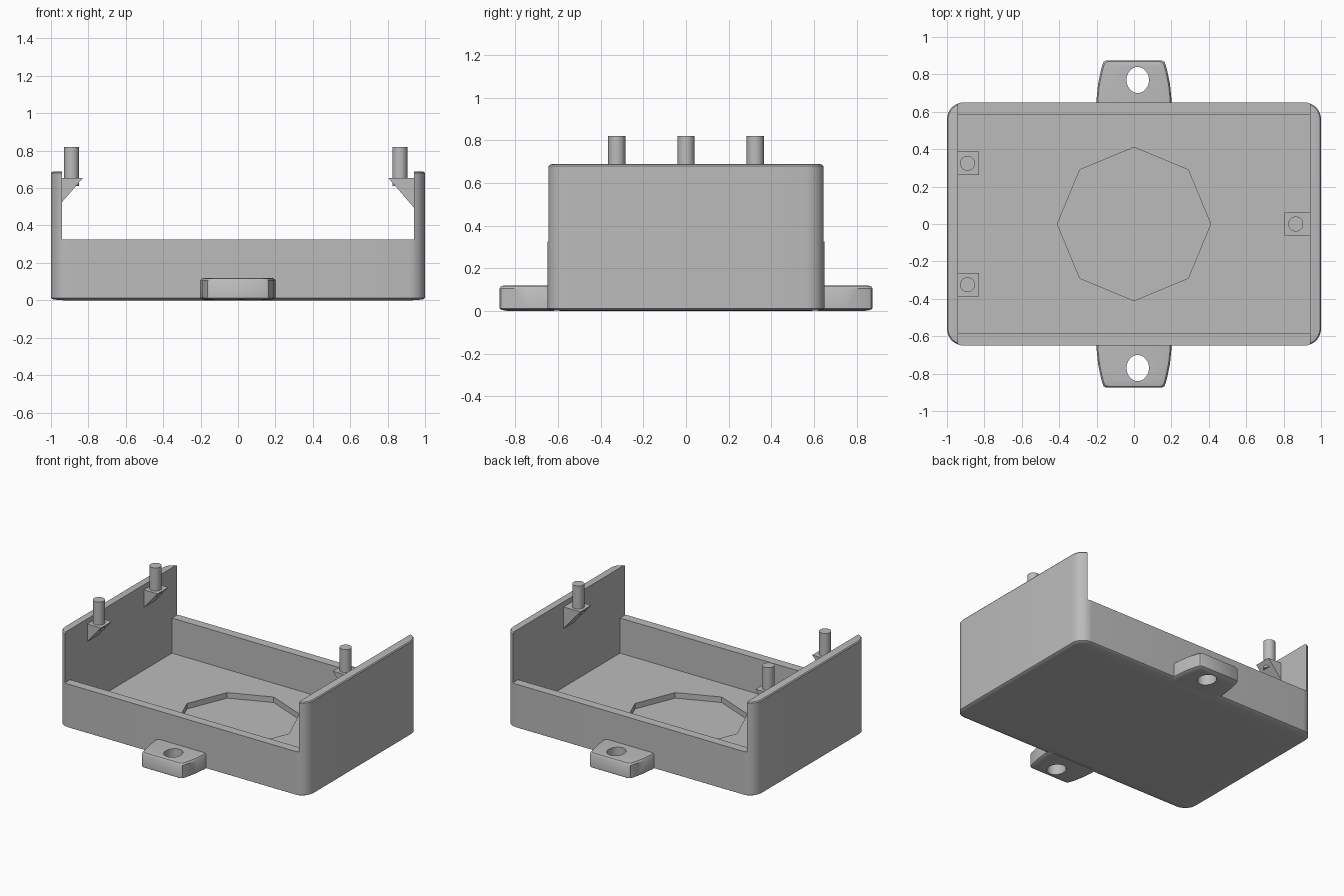
import bpy, bmesh, math
from mathutils import Vector

if "Cube" in bpy.data.objects:
    bpy.data.objects.remove(bpy.data.objects["Cube"], do_unlink=True)

grey = bpy.data.materials.new("plain_grey")
grey.use_nodes = True
COLOUR = (0.5, 0.5, 0.5, 1)
grey.diffuse_color = COLOUR
grey.node_tree.nodes["Principled BSDF"].inputs["Base Color"].default_value = COLOUR


def make(name, bm):
    bmesh.ops.recalc_face_normals(bm, faces=bm.faces)
    mesh = bpy.data.meshes.new(name)
    bm.to_mesh(mesh)
    bm.free()
    mesh.materials.append(grey)
    obj = bpy.data.objects.new(name, mesh)
    bpy.context.collection.objects.link(obj)
    return obj


def loft(name, rings):
    """Join equal-length rings of points and cap both ends."""
    bm = bmesh.new()
    loops = [[bm.verts.new(p) for p in ring] for ring in rings]
    n = len(loops[0])
    for low, high in zip(loops, loops[1:]):
        for i in range(n):
            j = (i + 1) % n
            bm.faces.new((low[i], low[j], high[j], high[i]))
    bm.faces.new(loops[0][::-1])
    bm.faces.new(loops[-1])
    return make(name, bm)


def box(name, x, y, z0, z1):
    pts = [(-x, -y), (x, -y), (x, y), (-x, y)]
    return loft(name, [[(a, b, z) for a, b in pts] for z in (z0, z1)])


def disc(name, cx, cy, rx, ry, z0, z1, sides):
    angles = [math.tau * i / sides for i in range(sides)]
    return loft(name, [[(cx + rx * math.cos(a), cy + ry * math.sin(a), z)
                        for a in angles] for z in (z0, z1)])


def rounded_rect(x, y, r, inset, z, steps=8):
    """Outline with arc corners, drawn in by the inset."""
    pts = []
    for k, (sx, sy) in enumerate([(1, 1), (-1, 1), (-1, -1), (1, -1)]):
        for i in range(steps + 1):
            a = math.pi / 2 * (k + i / steps)
            pts.append((sx * (x - r) + (r - inset) * math.cos(a),
                        sy * (y - r) + (r - inset) * math.sin(a), z))
    return pts


def cut(obj, *cutters):
    for cutter in cutters:
        mod = obj.modifiers.new("cut", "BOOLEAN")
        mod.operation = "DIFFERENCE"
        mod.solver = "EXACT"
        mod.object = cutter
        cutter.hide_render = True
        cutter.hide_viewport = True
    bpy.context.view_layer.update()
    mesh = bpy.data.meshes.new_from_object(
        obj.evaluated_get(bpy.context.evaluated_depsgraph_get()))
    obj.modifiers.clear()
    obj.data = mesh
    for cutter in cutters:
        bpy.data.objects.remove(cutter, do_unlink=True)


def smooth(obj):
    bpy.ops.object.select_all(action="DESELECT")
    obj.select_set(True)
    bpy.context.view_layer.objects.active = obj
    bpy.ops.object.shade_smooth_by_angle(angle=math.radians(35))


# Tray with tall end walls, low side walls and an octagonal floor recess
FLOOR, LOW, TALL = 0.07, 0.325, 0.69
profile = [(0.07, 0), (0.03, 0.003), (0.01, 0.006), (0, 0.012),
           (0, TALL - 0.01), (0.006, TALL - 0.003), (0.02, TALL)]
tray = loft("tray", [rounded_rect(1, 0.65, 0.09, i, z) for i, z in profile])
cut(tray,
    box("side_notch", 0.94, 1, LOW, 1),
    box("cavity", 0.94, 0.585, FLOOR, 0.9),
    disc("floor_recess", 0, 0, 0.41, 0.41, 0.03, 0.2, 8))
smooth(tray)


# Mounting lugs with bowed sides and oval screw holes
def lug_outline(side, inset, z):
    half = [(0.2, 0.62), (0.2, 0.67), (0.192, 0.75), (0.18, 0.81),
            (0.17, 0.85), (0.162, 0.868), (0.148, 0.875)]
    half = [(x - inset, y - inset * (y > 0.7)) for x, y in half]
    outline = half + [(-x, y) for x, y in reversed(half)]
    return [(x, side * y, z) for x, y in outline]


for name, side in (("front_lug", -1), ("back_lug", 1)):
    lug_profile = [(0.04, 0), (0.01, 0.005), (0, 0.012),
                   (0, 0.105), (0.007, 0.116), (0.025, 0.12)]
    lug = loft(name, [lug_outline(side, i, z) for i, z in lug_profile])
    cut(lug, disc("hole", 0.02, side * 0.77, 0.06, 0.07, -0.1, 0.3, 32))
    smooth(lug)

# Wedge brackets on the end walls, each carrying an upright peg
SHELF = 0.653
for name, side, y, tip, foot, peg_x in (
        ("right_front", -1, -0.325, 0.83, 0.52, 0.89),
        ("right_back", -1, 0.325, 0.83, 0.52, 0.89),
        ("left", 1, 0, 0.805, 0.49, 0.865)):
    triangle = [(0.945, SHELF), (tip, SHELF), (0.945, foot)]
    loft(name + "_bracket", [[(side * x, y + w, z) for x, z in triangle]
                             for w in (-0.062, 0.062)])
    peg = disc(name + "_peg", side * peg_x, y, 0.04, 0.04, 0.612, 0.82, 24)
    smooth(peg)
